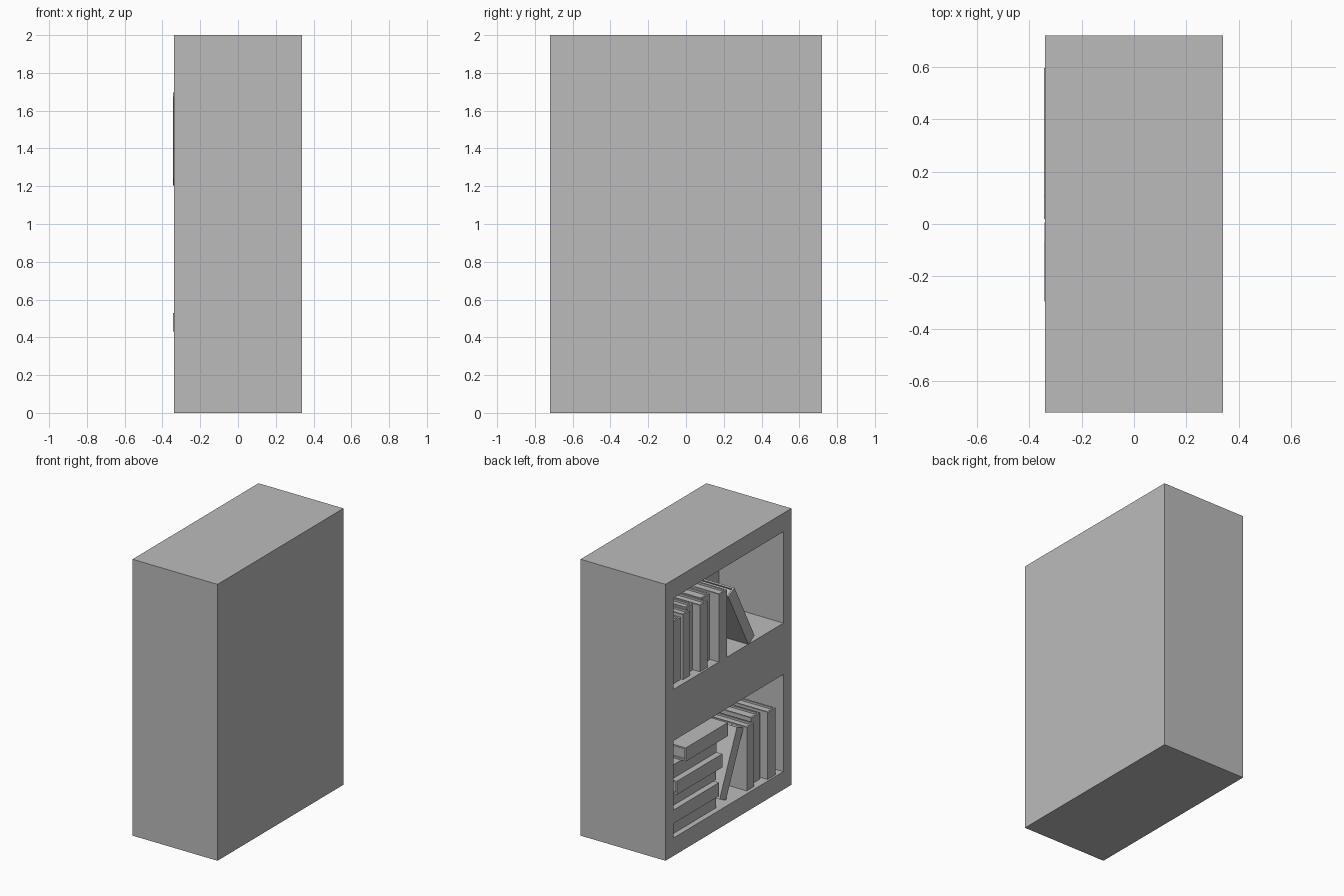
import bpy
import bmesh
import math
from mathutils import Matrix, Vector

old = bpy.data.objects.get("Cube")
if old:
    bpy.data.objects.remove(old, do_unlink=True)

grey = bpy.data.materials.new("plain_grey")
grey.use_nodes = True
grey.diffuse_color = (0.5, 0.5, 0.5, 1)
grey.node_tree.nodes["Principled BSDF"].inputs["Base Color"].default_value = (0.5, 0.5, 0.5, 1)


def add_box(bm, low, high):
    low, high = Vector(low), Vector(high)
    matrix = Matrix.Translation((low + high) / 2) @ Matrix.Diagonal((high - low).to_4d())
    bmesh.ops.create_cube(bm, size=1, matrix=matrix)


def make_object(name, boxes):
    bm = bmesh.new()
    for low, high in boxes:
        add_box(bm, low, high)
    mesh = bpy.data.meshes.new(name)
    bm.to_mesh(mesh)
    bm.free()
    mesh.materials.append(grey)
    obj = bpy.data.objects.new(name, mesh)
    bpy.context.collection.objects.link(obj)
    return obj


FRONT = -0.34
BOTTOM_FLOOR, TOP_FLOOR = 0.13, 1.205

# Bookcase body: solid block with two open compartments
bookcase = make_object("bookcase", [((FRONT, -0.72, 0), (-FRONT, 0.72, 2))])
cutter = make_object("compartment_cutter", [
    ((-0.5, -0.628, BOTTOM_FLOOR), (0.176, 0.628, 0.833)),
    ((-0.5, -0.628, TOP_FLOOR), (0.176, 0.628, 1.866)),
])
cutter.hide_render = True
cut = bookcase.modifiers.new("compartments", "BOOLEAN")
cut.operation = "DIFFERENCE"
cut.solver = "EXACT"
cut.object = cutter
bpy.context.view_layer.objects.active = bookcase
bpy.ops.object.modifier_apply(modifier=cut.name)
bpy.data.objects.remove(cutter, do_unlink=True)


# Book: spine, two cover boards and an inset page block.
# Its origin is the lower spine edge; thickness runs along +y.
def make_book(name, inset, y, z, thick, height=0.48, angle=0, shift=0, depth=0.4):
    b, lip = 0.012, 0.014
    obj = make_object(name, [
        ((0, 0, 0), (b, thick, height)),
        ((b, 0, 0), (depth, b, height)),
        ((b, thick - b, 0), (depth, thick, height)),
        ((b, b, lip), (depth - lip, thick - b, height - lip)),
    ])
    obj.data.transform(Matrix.Translation((0, shift, 0)))
    obj.data.transform(Matrix.Rotation(math.radians(angle), 4, "X"))
    obj.location = (FRONT + inset, y, z)
    return obj


# Upright books: inset, lower y edge, thickness, height
upper_row = [
    (0.05, 0.545, 0.08, 0.45),
    (0.05, 0.475, 0.068, 0.45),
    (0.035, 0.39, 0.08, 0.47),
    (0.07, 0.31, 0.078, 0.48),
    (0.015, 0.22, 0.085, 0.48),
    (0.07, 0.115, 0.1, 0.48),
    (-0.003, 0.02, 0.09, 0.49),
]
lower_row = [
    (0.025, -0.33, 0.085, 0.46),
    (0.06, -0.445, 0.1, 0.48),
    (0.015, -0.56, 0.09, 0.485),
]
for label, floor, row in (("upper", TOP_FLOOR, upper_row), ("lower", BOTTOM_FLOOR, lower_row)):
    for i, (inset, y, thick, height) in enumerate(row, 1):
        make_book(f"{label}_upright_book_{i}", inset, y, floor, thick, height)

# Leaning books
make_book("upper_leaning_book", -0.002, -0.225, TOP_FLOOR, 0.08, 0.49, -28, shift=-0.08)
make_book("lower_leaning_book", 0.055, -0.05, BOTTOM_FLOOR, 0.08, 0.49, 24)

# Stack of flat books: inset and y of the right end, bottom to top
stack = [(0.04, 0.085), (0.005, 0.1), (0.045, 0.08), (-0.003, 0.075), (0.04, 0.08), (0, 0.008)]
for i, (inset, y) in enumerate(stack):
    length = 0.48 if i == 5 else 0.52
    make_book(f"stacked_book_{i + 1}", inset, y + length, BOTTOM_FLOOR + 0.1 * i, 0.098,
              length, 90)
